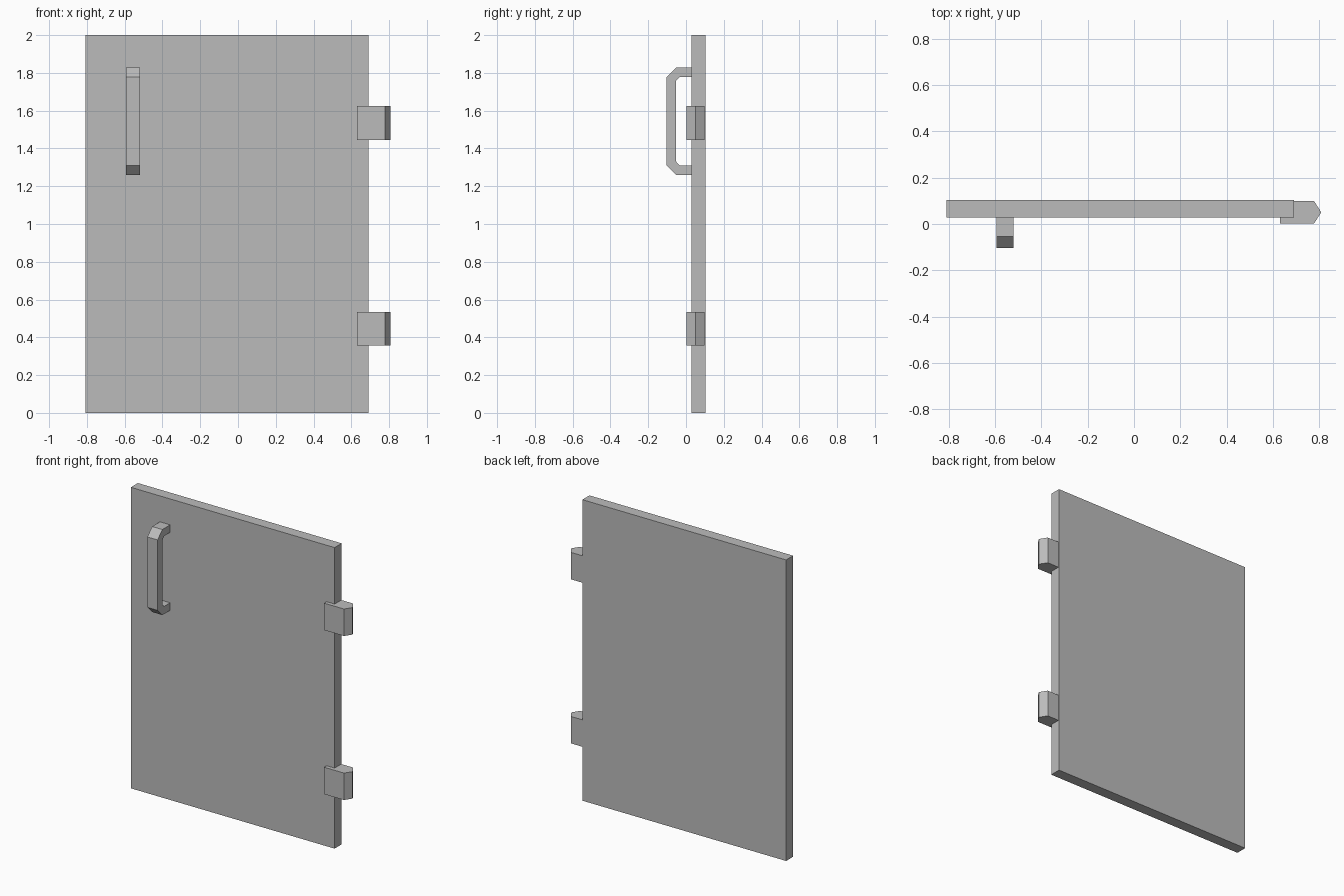
import bpy
import bmesh
from mathutils import Vector

default = bpy.data.objects.get("Cube")
if default:
    bpy.data.objects.remove(default, do_unlink=True)

grey = bpy.data.materials.new("plain grey")
grey.use_nodes = True
colour = (0.5, 0.5, 0.5, 1)
grey.diffuse_color = colour
grey.node_tree.nodes["Principled BSDF"].inputs["Base Color"].default_value = colour


def prism(name, profile, offset):
    """Extrude a flat outline along an offset into a closed solid."""
    bm = bmesh.new()
    face = bm.faces.new([bm.verts.new(p) for p in profile])
    moved = bmesh.ops.extrude_face_region(bm, geom=[face], use_keep_orig=True)
    verts = [v for v in moved["geom"] if isinstance(v, bmesh.types.BMVert)]
    bmesh.ops.translate(bm, verts=verts, vec=Vector(offset))
    bmesh.ops.recalc_face_normals(bm, faces=bm.faces)
    mesh = bpy.data.meshes.new(name)
    bm.to_mesh(mesh)
    bm.free()
    mesh.materials.append(grey)
    obj = bpy.data.objects.new(name, mesh)
    bpy.context.collection.objects.link(obj)
    return obj


FRONT, BACK = 0.029, 0.103

# Door panel
left, right = -0.808, 0.69
prism("door_panel", [(left, FRONT, 0), (right, FRONT, 0),
                     (right, BACK, 0), (left, BACK, 0)], (0, 0, 2))

# Pull handle: upper half outline (y, height above centre), mirrored below
centre = 1.544
upper = [(FRONT, 0.284), (-0.053, 0.284), (-0.103, 0.234)]
inner = [(-0.052, 0.214), (-0.033, 0.234), (FRONT, 0.234)]
lower = [(y, -h) for y, h in reversed(upper)]
inner_lower = [(y, -h) for y, h in reversed(inner)]
outline = upper + lower + inner_lower + inner
prism("pull_handle", [(-0.594, y, centre + h) for y, h in outline], (0.075, 0, 0))

# Hinges with a pointed outer edge
hinge = [(0.631, 0.003), (0.777, 0.003), (0.808, 0.05), (0.777, 0.099), (0.631, 0.099)]
for name, z in (("lower_hinge", 0.356), ("upper_hinge", 1.446)):
    prism(name, [(x, y, z) for x, y in hinge], (0, 0, 0.179))
